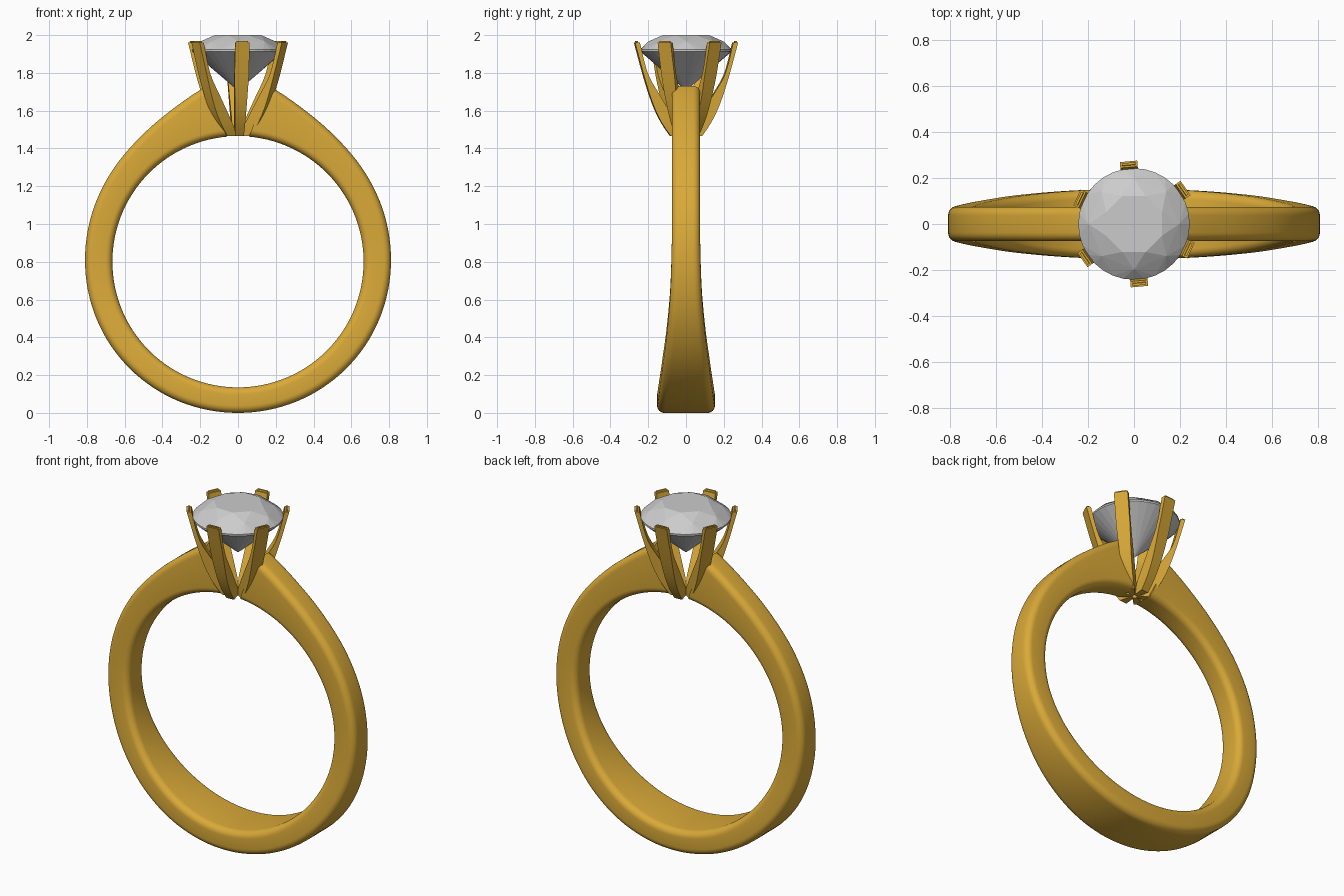
import bpy, bmesh
from math import sin, cos, pi, radians

if "Cube" in bpy.data.objects:
    bpy.data.objects.remove(bpy.data.objects["Cube"])

gold = bpy.data.materials.new("gold")
gold.diffuse_color = (0.70, 0.40, 0.04, 1)
gold.use_nodes = True
gold.node_tree.nodes["Principled BSDF"].inputs["Base Color"].default_value = gold.diffuse_color


def make_object(name, bm, mat=None, smooth=None):
    bmesh.ops.recalc_face_normals(bm, faces=bm.faces)
    mesh = bpy.data.meshes.new(name)
    bm.to_mesh(mesh)
    bm.free()
    obj = bpy.data.objects.new(name, mesh)
    bpy.context.collection.objects.link(obj)
    if mat:
        mesh.materials.append(mat)
    if smooth:
        bpy.ops.object.select_all(action='DESELECT')
        obj.select_set(True)
        bpy.context.view_layer.objects.active = obj
        bpy.ops.object.shade_smooth_by_angle(angle=radians(smooth))
    return obj


def loft(bm, rings):
    loops = [[bm.verts.new(p) for p in ring] for ring in rings]
    n = len(loops[0])
    for a, b in zip(loops, loops[1:]):
        for i in range(n):
            j = (i + 1) % n
            bm.faces.new((a[i], a[j], b[j], b[i]))
    bm.faces.new(loops[0])
    bm.faces.new(loops[-1])


def smooth_lookup(table, x):
    """Cubic interpolation through (x, value) pairs."""
    n = len(table)

    def slope(i):
        a, b = table[max(i - 1, 0)], table[min(i + 1, n - 1)]
        return (b[1] - a[1]) / (b[0] - a[0])
    k = 0
    while k < n - 2 and x > table[k + 1][0]:
        k += 1
    (x0, y0), (x1, y1) = table[k], table[k + 1]
    h = x1 - x0
    t = (x - x0) / h
    return ((2*t**3 - 3*t**2 + 1) * y0 + (t**3 - 2*t**2 + t) * h * slope(k)
            + (3*t**2 - 2*t**3) * y1 + (t**3 - t**2) * h * slope(k + 1))


# Band: rounded rectangle swept round the finger hole, angle measured from top
CZ, R_IN = 0.80, 0.665
outer = [(10, .945), (18, .902), (27, .866), (40, .836), (55, .822),
         (70, .815), (90, .81), (120, .807), (150, .803), (180, .80), (210, .803)]
half_w = [(10, .075), (80, .075), (90, .077), (104, .084), (120, .101),
          (139, .126), (160, .146), (180, .153), (200, .146)]


def band_section(u, side):
    a_in, a_out = radians(5 + 175 * u), radians(10 + 170 * u)
    deg = 10 + 170 * u
    r_out, w = smooth_lookup(outer, deg), smooth_lookup(half_w, deg)
    p = (R_IN * sin(a_in), CZ + R_IN * cos(a_in))
    q = (r_out * sin(a_out), CZ + r_out * cos(a_out))
    length = ((q[0] - p[0])**2 + (q[1] - p[1])**2) ** 0.5
    c = 0.038
    pts = []
    for k, (sx, sy) in enumerate([(1, 1), (0, 1), (0, -1), (1, -1)]):
        for s in range(7):
            ang = (k + s / 6) * pi / 2
            d = (length - c if sx else c) + c * sin(ang + pi / 2)
            y = sy * (w - c) + c * sin(ang)
            t = d / length
            pts.append((side * (p[0] + (q[0] - p[0]) * t), y,
                        p[1] + (q[1] - p[1]) * t))
    return pts


N = 60
rings = [band_section(i / N, 1) for i in range(N + 1)]
rings += [band_section(i / N, -1) for i in range(N - 1, -1, -1)]
bm = bmesh.new()
loft(bm, rings)
make_object("band", bm, gold, 40)

# Prongs: six curved blades, as (height, inner radius, outer radius, half width)
out_prof = [(1.465, .083), (1.53, .128), (1.62, .172), (1.76, .219), (1.968, .276)]
in_prof = [(1.465, .015), (1.57, .075), (1.68, .14), (1.79, .203), (1.968, .25)]
for k in range(6):
    a = radians(35 + 60 * k)
    rings = []
    for i in range(15):
        t = i / 14
        z = 1.465 + 0.503 * t
        ri, ro = smooth_lookup(in_prof, z), smooth_lookup(out_prof, z)
        w = 0.024 + 0.014 * min(1, t * 1.6)
        wi = min(w, ri * 0.577 + 0.002)
        corners = [(ri, -wi), (ro, -w), (ro, w), (ri, wi)]
        rings.append([(r * cos(a) - s * sin(a), r * sin(a) + s * cos(a), z)
                      for r, s in corners])
    bm = bmesh.new()
    loft(bm, rings)
    tip = [e for e in bm.edges
           if all(v.co.z > 1.96 for v in e.verts)]
    bmesh.ops.bevel(bm, geom=tip, offset=0.008, segments=2, affect='EDGES')
    make_object(f"prong_{k + 1}", bm, gold, 30)

# Gem: round brilliant cut, the hull of its facet corners
bm = bmesh.new()
for r, z, n, turn in [(.132, 2.0, 8, 0.5), (.198, 1.967, 8, 0),
                      (.243, 1.924, 32, 0), (.243, 1.914, 32, 0),
                      (.085, 1.784, 8, 0.5), (0, 1.705, 1, 0)]:
    for i in range(n):
        a = 2 * pi * (i + turn) / n
        bm.verts.new((r * cos(a), r * sin(a), z))
bmesh.ops.convex_hull(bm, input=bm.verts)
bmesh.ops.dissolve_limit(bm, angle_limit=radians(1), verts=bm.verts, edges=bm.edges)
make_object("gem", bm)
